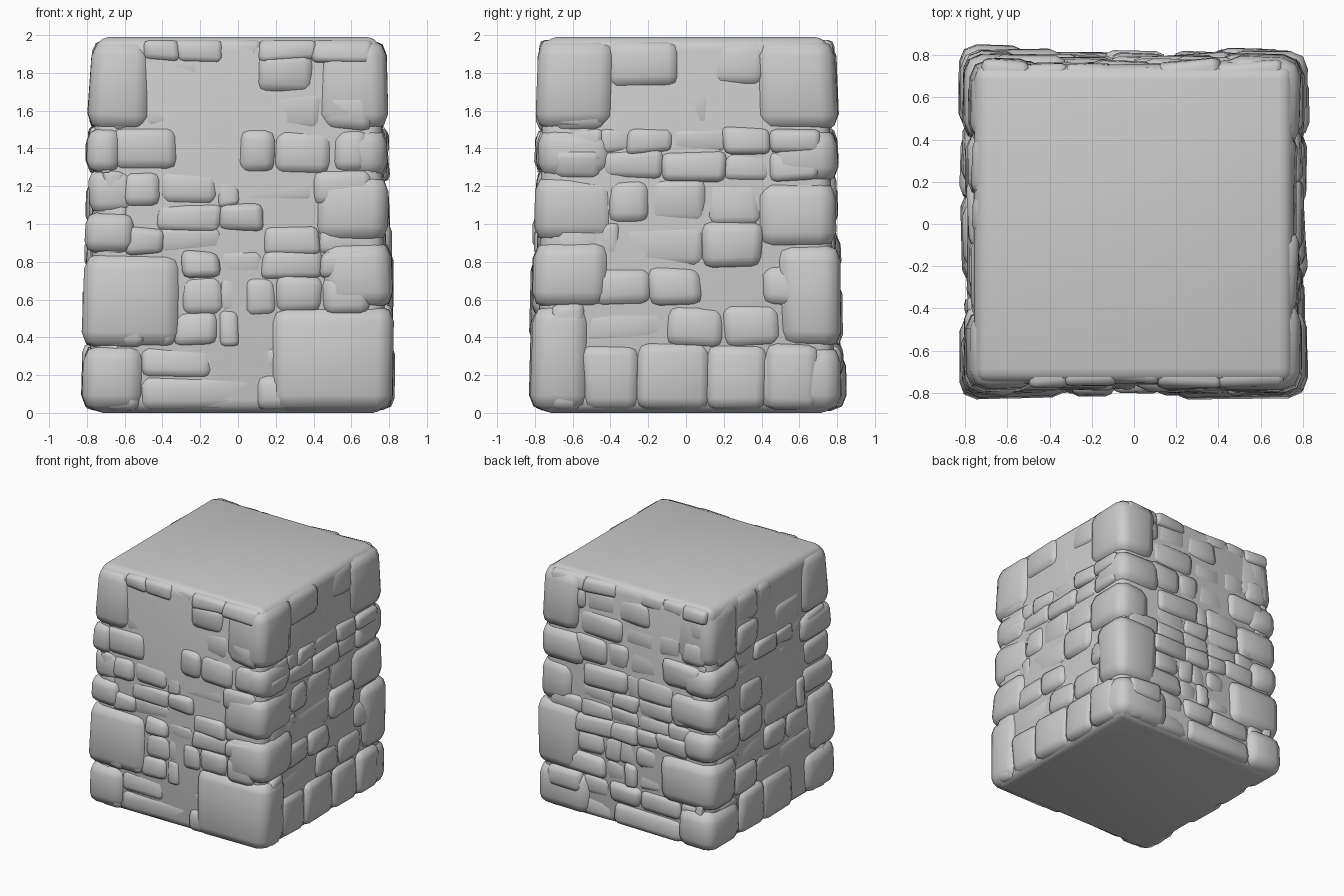
import bpy, bmesh, math, random
from mathutils import Matrix, Vector

random.seed(7)

cube = bpy.data.objects.get("Cube")
if cube:
    bpy.data.objects.remove(cube, do_unlink=True)

# One plain stone colour
stone_mat = bpy.data.materials.new("grey stone")
stone_mat.use_nodes = True
grey = (0.6, 0.6, 0.6, 1)
stone_mat.diffuse_color = grey
stone_mat.node_tree.nodes["Principled BSDF"].inputs["Base Color"].default_value = grey


def half_width(z):
    """Half width of the tower, which narrows slightly upward."""
    return 0.81 - 0.022 * z


def jitter(amount):
    return random.uniform(-amount, amount)


def add_block(bm, corners, bevel, segments=2):
    """Add a rounded hexahedron: four bottom corners, then four top corners."""
    block = bmesh.new()
    v = [block.verts.new(c) for c in corners]
    loops = [v[3::-1], v[4:]]
    for i in range(4):
        j = (i + 1) % 4
        loops.append([v[i], v[j], v[j + 4], v[i + 4]])
    for loop in loops:
        block.faces.new(loop)
    bmesh.ops.bevel(block, geom=block.edges[:], offset=bevel, segments=segments,
                    profile=0.5, affect='EDGES', clamp_overlap=True)
    bmesh.ops.recalc_face_normals(block, faces=block.faces[:])
    temp = bpy.data.meshes.new("block")
    block.to_mesh(temp)
    block.free()
    bm.from_mesh(temp)
    bpy.data.meshes.remove(temp)


def finish(name, bm, turn=0):
    bm.transform(Matrix.Rotation(turn * math.pi / 2, 4, 'Z'))
    for f in bm.faces:
        f.smooth = True
    mesh = bpy.data.meshes.new(name)
    bm.to_mesh(mesh)
    bm.free()
    mesh.materials.append(stone_mat)
    ob = bpy.data.objects.new(name, mesh)
    bpy.context.collection.objects.link(ob)
    return ob


def ring(u0, u1, y0, y1, z):
    return [Vector(p) for p in ((u0, y0, z), (u1, y0, z), (u1, y1, z), (u0, y1, z))]


def wall_stone(bm, u0, u1, z0, z1):
    """One stone in a wall facing -y."""
    out = jitter(0.02) - 0.005
    pts = []
    for z in (z0 - 0.01, z1 + 0.01):
        pts += ring(u0 - 0.01, u1 + 0.01, -half_width(z) - out, -0.6, z)
    for p in pts:
        p.x += jitter(0.018)
        p.z = min(max(p.z + jitter(0.014), 0.012), 1.975)
        if p.y < -0.65:
            p.y += jitter(0.02)
    add_block(bm, pts, 0.3 * min(u1 - u0, z1 - z0, 0.2))


def corner_stone(bm, z0, z1, reach_a, reach_b):
    """One big stone at the +x, -y corner."""
    out = 0.012 + jitter(0.012) + (0.015 if z0 < 0.5 else 0)
    pts = []
    for z in (z0 - 0.005, z1 + 0.005):
        h = half_width(z) + out
        pts += ring(h - reach_a, h, -h, -h + reach_b, z)
    for p in pts:
        p.x += jitter(0.016)
        p.y += jitter(0.016)
        p.z = min(max(p.z + jitter(0.01), 0.01), 1.975)
    add_block(bm, pts, 0.085 if z1 - z0 > 0.24 else 0.06)


# Solid core, which also forms the smooth top and underside
core = bmesh.new()
low, high = 0.785, 0.755
add_block(core, ring(-low, low, -low, low, 0) + ring(-high, high, -high, high, 1.99), 0.07, 3)
finish("tower_core", core)

# Wall courses: bottom, top, and the joints along the course
front_courses = [
    (0.02, 0.2, (-0.52, 0.1, 0.5)),
    (0.2, 0.36, (-0.66, -0.5, -0.13, 0.15, 0.4)),
    (0.36, 0.53, (-0.5, -0.33, -0.1, 0, 0.2)),
    (0.53, 0.72, (-0.5, -0.3, -0.08, 0.05, 0.2, 0.45)),
    (0.72, 0.85, (-0.55, -0.28, -0.1, 0.13, 0.45)),
    (0.85, 0.97, (-0.58, -0.4, -0.1, 0.14, 0.42)),
    (0.97, 1.1, (-0.58, -0.42, -0.1, 0.13, 0.42)),
    (1.1, 1.28, (-0.6, -0.42, -0.1, 0, 0.4)),
    (1.28, 1.5, (-0.67, -0.33, 0, 0.2, 0.5)),
    (1.5, 1.7, (-0.5, -0.25, 0.05, 0.45)),
    (1.7, 1.89, (-0.5, -0.2, 0.1, 0.4)),
    (1.87, 1.98, (-0.5, -0.32, -0.1, 0.12, 0.4)),
]
side_courses = [
    (0.02, 0.36, (-0.55, -0.25, 0.12, 0.42)),
    (0.36, 0.57, (-0.55, -0.1, 0.2, 0.5)),
    (0.57, 0.77, (-0.5, -0.2, 0.08, 0.4)),
    (0.77, 1, (-0.45, -0.35, 0.1, 0.4)),
    (1, 1.24, (-0.4, -0.2, 0.1, 0.4)),
    (1.24, 1.38, (-0.45, -0.12, 0.2, 0.45)),
    (1.38, 1.5, (-0.45, -0.3, -0.08, 0.2, 0.45)),
    (1.5, 1.73, (-0.42, -0.08, 0.15, 0.42)),
    (1.73, 1.97, (-0.42, -0.05, 0.14, 0.42)),
]

walls = [("front", front_courses, 1), ("left", side_courses, 1),
         ("back", front_courses, -1), ("right", side_courses, -1)]
for turn, (name, courses, flip) in enumerate(walls):
    bm = bmesh.new()
    for z0, z1, joints in courses:
        joints = sorted(flip * u for u in (-0.7, *joints, 0.7))
        for u0, u1 in zip(joints, joints[1:]):
            wall_stone(bm, u0, u1, z0, z1)
    finish(name + "_wall_stones", bm, turn)

# Corner stacks: bottom, top, and the reach along each adjoining wall
corners = {
    "front_left": [(0, 0.56, 0.65, 0.32), (0.56, 0.9, 0.38, 0.4), (0.9, 1.25, 0.4, 0.43),
                   (1.25, 1.5, 0.3, 0.4), (1.5, 1.99, 0.38, 0.42)],
    "back_left": [(0, 0.35, 0.44, 0.5), (0.35, 0.88, 0.34, 0.4), (0.88, 1.22, 0.43, 0.3),
                  (1.22, 1.5, 0.36, 0.4), (1.5, 1.99, 0.42, 0.35)],
    "back_right": [(0, 0.33, 0.35, 0.4), (0.33, 0.72, 0.5, 0.35), (0.72, 0.97, 0.3, 0.42),
                   (0.97, 1.25, 0.4, 0.3), (1.25, 1.5, 0.3, 0.4), (1.5, 1.99, 0.36, 0.38)],
    "front_right": [(0, 0.35, 0.4, 0.34), (0.35, 0.84, 0.35, 0.53), (0.85, 1.06, 0.4, 0.26),
                    (1.06, 1.28, 0.35, 0.24), (1.28, 1.5, 0.4, 0.18), (1.5, 1.99, 0.38, 0.32)],
}
for turn, (name, stack) in enumerate(corners.items()):
    bm = bmesh.new()
    for stone in stack:
        corner_stone(bm, *stone)
    finish(name + "_corner_stones", bm, turn)
